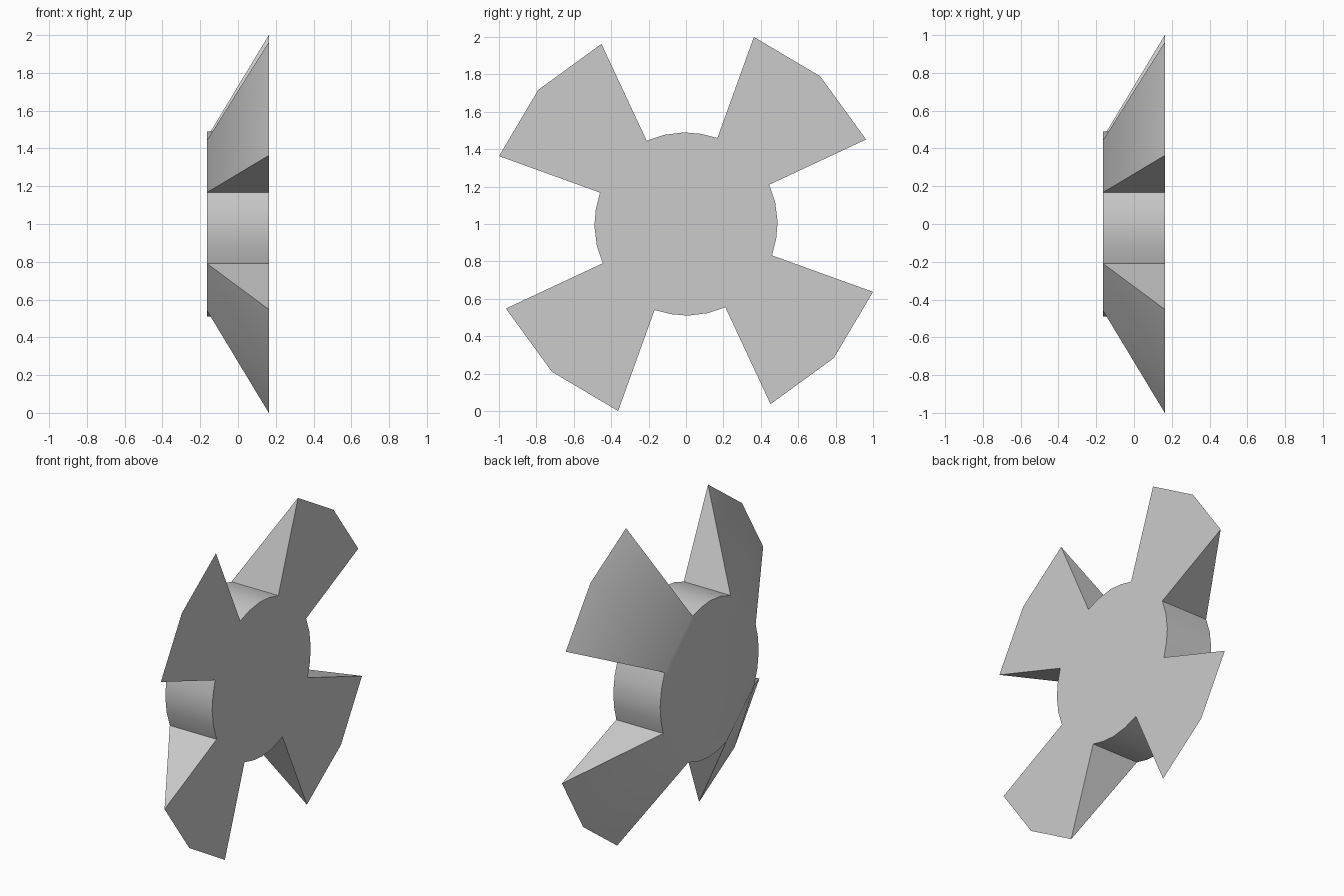
import bpy, bmesh

if "Cube" in bpy.data.objects:
    bpy.data.objects.remove(bpy.data.objects["Cube"])

HALF = 0.163                                  # half the thickness along x
HUB = [(0.168, 0.46), (0.445, 0.21), (0.477, 0.115), (0.49, 0.01), (0.482, -0.08)]
TIP = [(0.363, 1.0), (0.717, 0.79), (0.963, 0.452)]


def turn(p, k):
    """Quarter turns about the x axis."""
    y, z = p
    for _ in range(k):
        y, z = z, -y
    return y, z


bm = bmesh.new()


def vert(p, k, x):
    y, z = turn(p, k)
    return bm.verts.new((x, y, z + 1))


front = [[vert(p, k, HALF) for p in HUB] for k in range(4)]
back = [[vert(p, k, -HALF) for p in HUB] for k in range(4)]

# hub faces
bm.faces.new([v for q in front for v in q])
bm.faces.new([v for q in back for v in q])

for k in range(4):
    f, b = front[k], back[k]
    # hub wall between blades
    fw = f[1:] + [front[(k + 1) % 4][0]]
    bw = b[1:] + [back[(k + 1) % 4][0]]
    for i in range(4):
        bm.faces.new((fw[i], fw[i + 1], bw[i + 1], bw[i]))
    # wedge blade: flat front, sloping back, triangular sides
    t = [vert(p, k, HALF) for p in TIP]
    bm.faces.new((f[0], t[0], t[1], t[2], f[1]))
    bm.faces.new((b[0], t[0], t[1]))
    bm.faces.new((b[0], t[1], b[1]))
    bm.faces.new((b[1], t[1], t[2]))
    bm.faces.new((f[0], b[0], t[0]))
    bm.faces.new((f[1], t[2], b[1]))

bmesh.ops.recalc_face_normals(bm, faces=bm.faces)
mesh = bpy.data.meshes.new("bladed_hub")
bm.to_mesh(mesh)
bm.free()
obj = bpy.data.objects.new("bladed_hub", mesh)
bpy.context.collection.objects.link(obj)

# smooth hub wall and blade slopes, sharp corners
bpy.context.view_layer.objects.active = obj
obj.select_set(True)
bpy.ops.object.shade_smooth_by_angle(angle=0.52)
